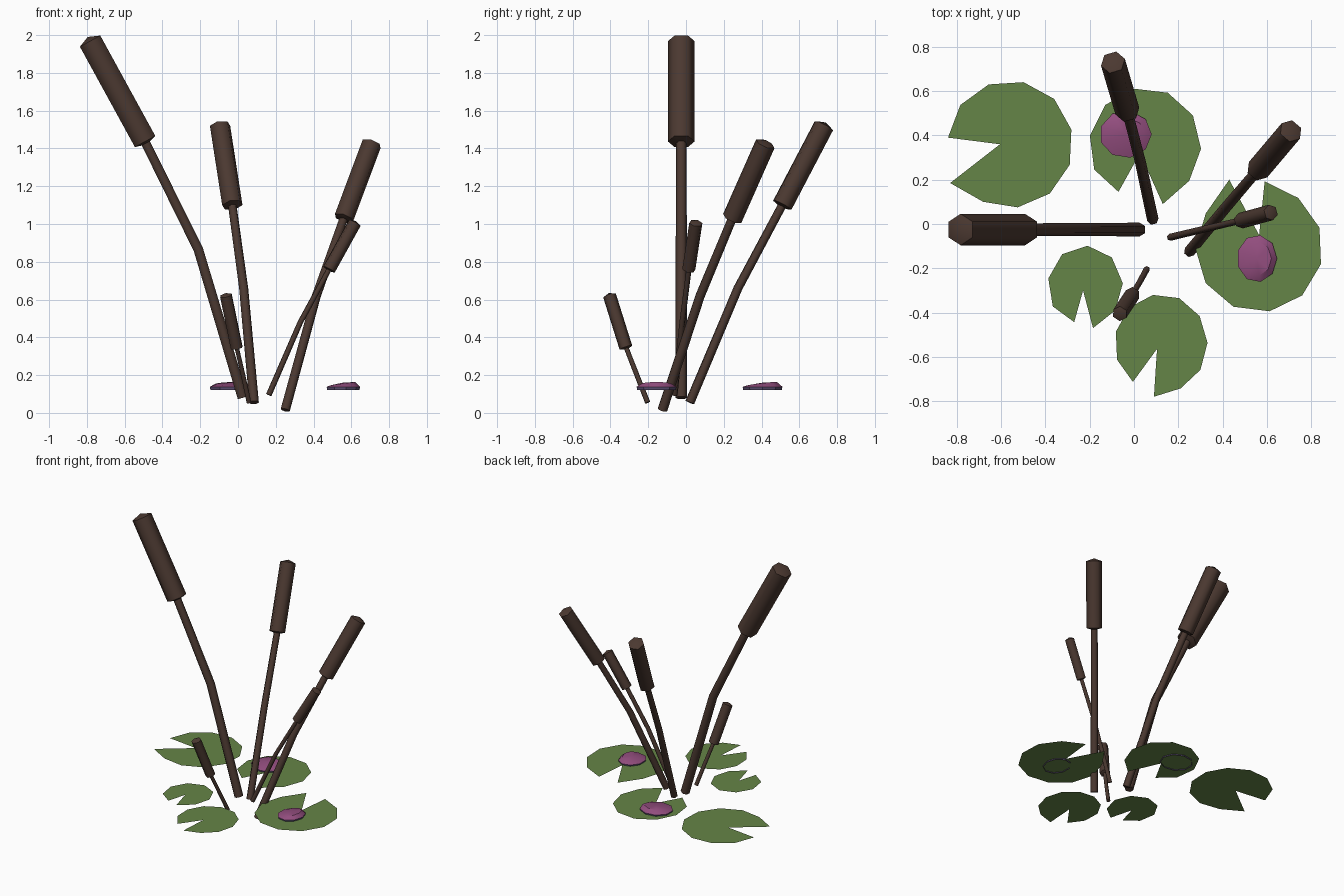
import bpy, bmesh, math
from mathutils import Vector

if "Cube" in bpy.data.objects:
    bpy.data.objects.remove(bpy.data.objects["Cube"])


def material(name, rgb):
    m = bpy.data.materials.new(name)
    m.diffuse_color = (*rgb, 1)
    m.use_nodes = True
    m.node_tree.nodes["Principled BSDF"].inputs["Base Color"].default_value = m.diffuse_color
    return m


BROWN = material("reed brown", (0.07, 0.04, 0.03))
GREEN = material("pad green", (0.13, 0.235, 0.063))
PINK = material("petal pink", (0.29, 0.075, 0.21))
PURPLE = material("petal edge purple", (0.11, 0.08, 0.17))
PAD_Z = 0.128


def finish(name, bm, mats, smooth=None):
    me = bpy.data.meshes.new(name)
    bm.to_mesh(me)
    bm.free()
    ob = bpy.data.objects.new(name, me)
    bpy.context.collection.objects.link(ob)
    for m in mats:
        me.materials.append(m)
    if smooth:
        bpy.ops.object.select_all(action='DESELECT')
        ob.select_set(True)
        bpy.context.view_layer.objects.active = ob
        bpy.ops.object.shade_smooth_by_angle(angle=math.radians(smooth))
    return ob


def skin(bm, rings):
    """Bridge consecutive vertex rings with quads."""
    for a, b in zip(rings, rings[1:]):
        for i in range(len(a)):
            j = (i + 1) % len(a)
            bm.faces.new((a[i], a[j], b[j], b[i]))


def fan(bm, ring, tip):
    apex = bm.verts.new(tip)
    for i in range(len(ring)):
        bm.faces.new((ring[i], ring[(i + 1) % len(ring)], apex))


def tube(bm, stations, sides=6):
    """Hexagonal tube through (point, axis, radius) stations."""
    rings = []
    for p, axis, r in stations:
        u = Vector((0, 0, 1)).cross(axis).normalized()
        v = axis.cross(u).normalized()
        rings.append([bm.verts.new(p + r * (math.cos(t) * u + math.sin(t) * v))
                      for t in (math.tau * i / sides for i in range(sides))])
    skin(bm, rings)
    bm.faces.new(rings[0][::-1])
    return rings


def reed(name, base, bend, start, end, stem_r, head_r):
    base, bend, start, end = map(Vector, (base, bend, start, end))
    d0 = (bend - base).normalized()
    d1 = (start - bend).normalized()
    d2 = (end - start).normalized()
    # bent stem
    bm = bmesh.new()
    tube(bm, [(base, d0, stem_r), (bend, (d0 + d1).normalized(), stem_r * 0.95),
              (start + d2 * 0.02, d2, stem_r * 0.9)])
    finish(name + "_stem", bm, [BROWN], 65)
    # seed head with a low pointed cap
    bm = bmesh.new()
    rings = tube(bm, [(start - d2 * head_r * 0.15, d2, stem_r),
                      (start, d2, head_r), (end, d2, head_r)])
    fan(bm, rings[-1], end + d2 * head_r * 0.36)
    finish(name + "_head", bm, [BROWN], 65)


def lily_pad(name, centre, radius, tip_a, apex, tip_b, n):
    """Flat pad: rim runs clockwise from tip_a to tip_b, notch goes to apex."""
    def angle(p):
        return math.atan2((p[1] - centre[1]) / radius[1], (p[0] - centre[0]) / radius[0])
    a, b = angle(tip_a), angle(tip_b)
    sweep = (a - b) % math.tau
    pts = [apex, tip_a]
    for i in range(1, n - 1):
        t = a - sweep * i / (n - 1)
        pts.append((centre[0] + radius[0] * math.cos(t), centre[1] + radius[1] * math.sin(t)))
    pts.append(tip_b)
    bm = bmesh.new()
    bm.faces.new([bm.verts.new((x, y, PAD_Z)) for x, y in reversed(pts)])
    finish(name, bm, [GREEN])


def flower(name, centre, rx, ry, tilt, sides=9):
    """Low open-bottomed dome, leaning up towards tilt."""
    bm = bmesh.new()

    def place(s, z, k, t):
        x, y = s * math.cos(t), s * math.sin(t)
        return (centre[0] + rx * x, centre[1] + ry * y,
                z + k * (x * tilt[0] + y * tilt[1]))
    rings = [[bm.verts.new(place(s, z, k, math.tau * i / sides)) for i in range(sides)]
             for s, z, k in ((0.97, 0.12, 0), (1, 0.138, 0), (0.72, 0.155, 0.012))]
    skin(bm, rings)
    fan(bm, rings[-1], (centre[0], centre[1], 0.16))
    # lower band is the darker edge
    for f in bm.faces:
        f.material_index = 1 if f.calc_center_median().z < 0.135 else 0
    finish(name, bm, [PINK, PURPLE], 35)


# Reeds: base, bend, head start, head end, stem radius, head radius
reed("tall_left_reed", (0.025, -0.025, 0.08), (-0.21, -0.025, 0.865),
     (-0.492, -0.025, 1.437), (-0.783, -0.025, 1.968), 0.031, 0.071)
reed("back_reed", (0.085, 0.02, 0.055), (0.03, 0.275, 0.66),
     (-0.03, 0.51, 1.10), (-0.095, 0.73, 1.52), 0.026, 0.056)
reed("right_reed", (0.25, -0.125, 0.015), (0.415, 0.075, 0.62),
     (0.56, 0.245, 1.03), (0.708, 0.42, 1.425), 0.026, 0.054)
reed("small_right_reed", (0.163, -0.06, 0.095), (0.33, -0.02, 0.48),
     (0.482, 0.015, 0.76), (0.618, 0.052, 1.005), 0.016, 0.036)
reed("small_front_reed", (0.058, -0.203, 0.055), (0.027, -0.26, 0.2),
     (-0.007, -0.318, 0.345), (-0.064, -0.405, 0.622), 0.014, 0.035)

# Lily pads: centre, radii, first notch tip, notch apex, second notch tip, rim points
lily_pad("left_pad", (-0.56, 0.36), (0.285, 0.287), (-0.84, 0.39), (-0.605, 0.36), (-0.83, 0.185), 11)
lily_pad("back_pad", (0.05, 0.355), (0.253, 0.26), (-0.07, 0.145), (0.027, 0.32), (0.13, 0.09), 10)
lily_pad("right_pad", (0.565, -0.11), (0.288, 0.288), (0.59, 0.193), (0.565, -0.05), (0.43, 0.20), 11)
lily_pad("small_pad", (-0.22, -0.28), (0.17, 0.182), (-0.27, -0.443), (-0.23, -0.30), (-0.185, -0.47), 9)
lily_pad("front_pad", (0.122, -0.54), (0.21, 0.223), (-0.005, -0.713), (0.104, -0.564), (0.09, -0.78), 11)

# Flowers on two of the pads
flower("back_flower", (-0.038, 0.405), 0.118, 0.107, (0.3, 1))
flower("right_flower", (0.555, -0.156), 0.091, 0.107, (1, 0))
